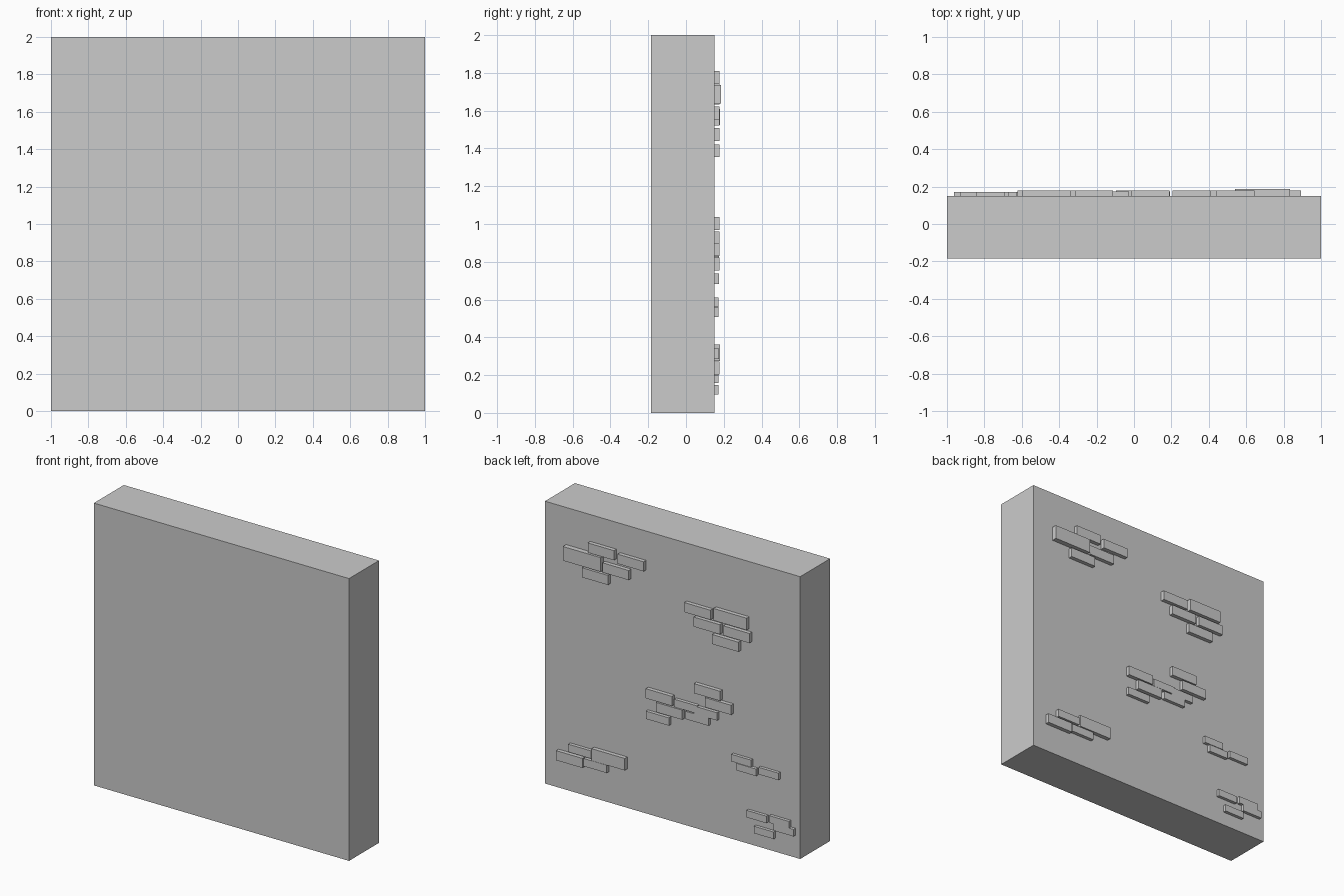
import bpy

if "Cube" in bpy.data.objects:
    bpy.data.objects.remove(bpy.data.objects["Cube"])

WALL_BACK = 0.15


def box(name, x0, x1, y0, y1, z0, z1):
    bpy.ops.mesh.primitive_cube_add(
        size=1, location=((x0 + x1) / 2, (y0 + y1) / 2, (z0 + z1) / 2))
    ob = bpy.context.object
    ob.name = name
    ob.scale = (x1 - x0, y1 - y0, z1 - z0)
    bpy.ops.object.transform_apply(location=False, rotation=False, scale=True)
    return ob


# Main wall slab
box("wall", -1, 1, -0.185, WALL_BACK, 0, 2)

# Brick sizes: length, height, projection
SIZES = {
    "S": (0.155, 0.05, 0.022),
    "M": (0.18, 0.055, 0.024),
    "L": (0.205, 0.068, 0.028),
    "X": (0.26, 0.085, 0.029),
    "B": (0.295, 0.10, 0.036),
}

# Exposed brick patches: size, left x, top z
PATCHES = {
    "upper_right": [("L", 0.44, 1.81), ("B", 0.54, 1.737), ("L", 0.207, 1.793),
                    ("L", 0.325, 1.70), ("L", 0.487, 1.622)],
    "upper_middle": [("L", -0.316, 1.59), ("X", -0.60, 1.61),
                     ("L", -0.39, 1.507), ("L", -0.622, 1.507),
                     ("L", -0.535, 1.422)],
    "centre": [("L", -0.014, 0.899), ("L", -0.392, 1.036), ("M", -0.208, 0.882),
               ("L", -0.478, 0.96), ("L", -0.095, 0.823), ("M", -0.365, 0.875),
               ("M", -0.298, 0.82), ("M", 0.013, 0.738)],
    "lower_right": [("M", 0.622, 0.341), ("X", 0.355, 0.361),
                    ("L", 0.688, 0.272), ("M", 0.50, 0.272)],
    "lower_left": [("S", -0.63, 0.61), ("S", -0.67, 0.557), ("S", -0.845, 0.575)],
    "bottom_left": [("S", -0.75, 0.245), ("S", -0.928, 0.255),
                    ("S", -0.808, 0.148), ("S", -0.963, 0.208)],
}

for patch, bricks in PATCHES.items():
    for i, (size, x, top) in enumerate(bricks, 1):
        length, height, depth = SIZES[size]
        box(f"brick_{patch}_{i}", x, x + length,
            WALL_BACK - 0.01, WALL_BACK + depth, top - height, top)
